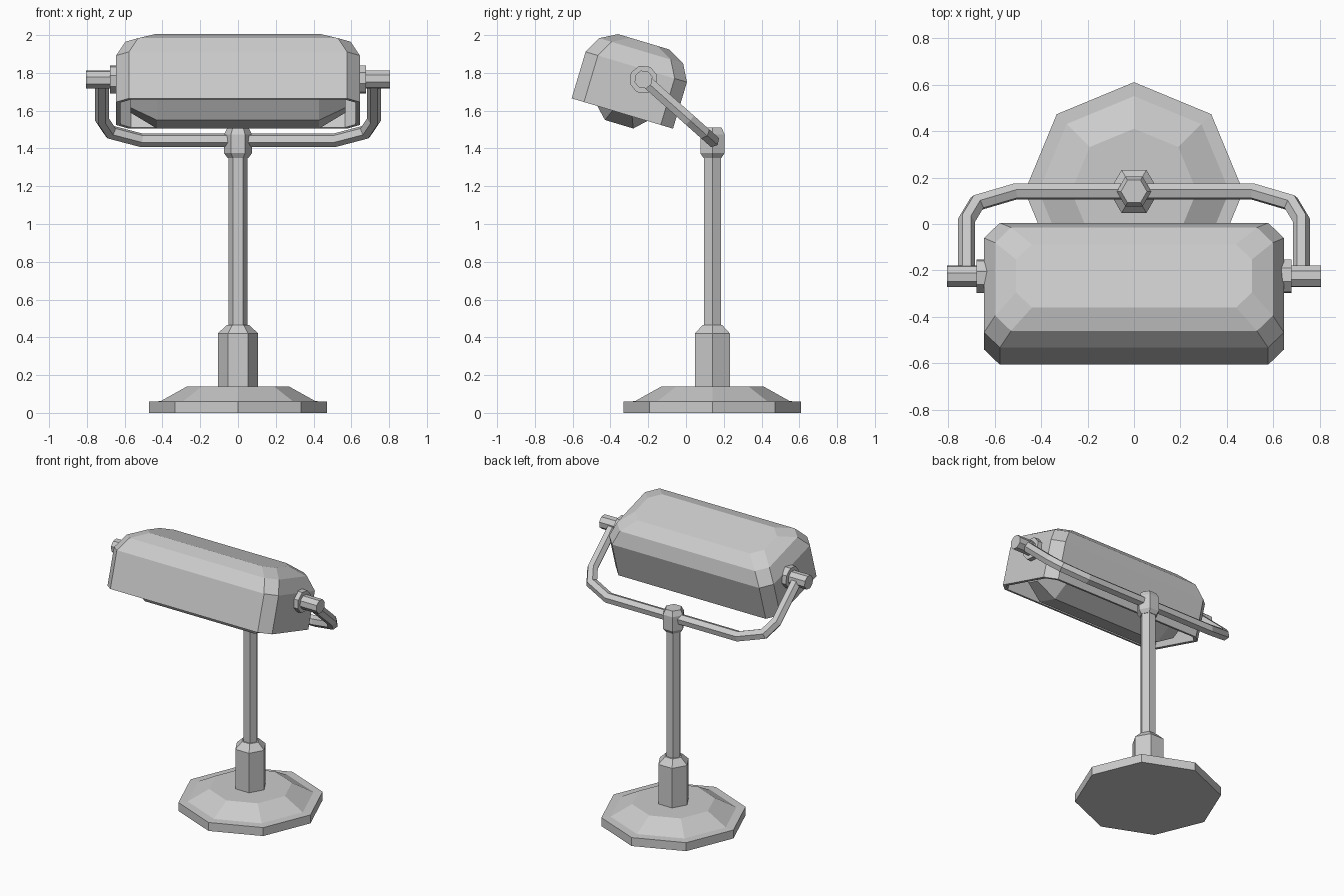
import bpy, bmesh
from math import sin, cos, pi, radians
from mathutils import Vector, Matrix

if "Cube" in bpy.data.objects:
    bpy.data.objects.remove(bpy.data.objects["Cube"])


def loft(name, rings, cap_start=True, cap_end=True):
    """Skin a list of equal-length closed rings."""
    bm = bmesh.new()
    vs = [[bm.verts.new(p) for p in ring] for ring in rings]
    for a, b in zip(vs, vs[1:]):
        n = len(a)
        for i in range(n):
            j = (i + 1) % n
            bm.faces.new((a[i], a[j], b[j], b[i]))
    if cap_start:
        bm.faces.new(vs[0][::-1])
    if cap_end:
        bm.faces.new(vs[-1])
    bmesh.ops.recalc_face_normals(bm, faces=bm.faces)
    me = bpy.data.meshes.new(name)
    bm.to_mesh(me)
    bm.free()
    ob = bpy.data.objects.new(name, me)
    bpy.context.collection.objects.link(ob)
    return ob


def turned(name, sides, profile, matrix, phase=0.0):
    """Low-poly lathe: profile of (radius, height) about local z."""
    angles = [phase + 2 * pi * i / sides for i in range(sides)]
    return loft(name, [[matrix @ Vector((r * cos(a), r * sin(a), h)) for a in angles]
                       for r, h in profile])


def chamfered_rect(hx, hy, c, z):
    quad = [(hx, hy - c), (hx - c, hy)]
    pts = quad + [(-x, y) for x, y in quad[::-1]]
    pts += [(-x, -y) for x, y in pts]
    return [Vector((x, y, z)) for x, y in pts]


# Stand: octagonal foot, hexagonal socket, pole and top joint
POST_Y = 0.14
post = Matrix.Translation((0, POST_Y, 0))
turned("base", 8, [(0.47, 0), (0.47, 0.06), (0.41, 0.062), (0.27, 0.14)], post)
turned("socket", 6, [(0.107, 0.13), (0.107, 0.42), (0.06, 0.465)], post)
turned("pole", 6, [(0.051, 0.42), (0.051, 1.40)], post)
turned("top_joint", 6, [(0.055, 1.35), (0.074, 1.375), (0.074, 1.475), (0.056, 1.51)], post)

# Yoke: hexagonal bar swept along a U lying in a tilted plane
origin = Vector((0, POST_Y, 1.443))
X = Vector((1, 0, 0))
D = Vector((0, -0.365, 0.325)).normalized()
N = X.cross(D)
half = [(0.51, 0.0), (0.675, 0.065), (0.72, 0.165), (0.72, 0.495)]
path = [Vector((-x, s)) for x, s in half[::-1]] + [Vector(p) for p in half]
rings = []
for i, p in enumerate(path):
    d0 = (p - path[max(i - 1, 0)]).normalized() if i else (path[1] - p).normalized()
    d1 = (path[i + 1] - p).normalized() if i < len(path) - 1 else d0
    t = (d0 + d1).normalized()
    m = Vector((-t.y, t.x)) / t.dot(d0)
    rings.append([origin + X * p.x + D * p.y
                  + 0.037 * (cos(a) * (X * m.x + D * m.y) + sin(a) * N)
                  for a in [k * pi / 3 for k in range(6)]])
loft("yoke", rings)

# Pivots: washer and pin on each end of the shade
for side, word in ((1, "right"), (-1, "left")):
    axis = Matrix.Translation((0, -0.225, 1.765)) @ Matrix.Rotation(side * pi / 2, 4, 'Y')
    turned(word + "_washer", 8, [(0.076, 0.63), (0.076, 0.677)], axis, radians(16.6))
    turned(word + "_pin", 8, [(0.049, 0.64), (0.049, 0.805)], axis, radians(16.6))

# Shade: open loaf-shaped shell, tilted forward
tilt = Matrix.Translation((0, -0.337, 1.585)) @ Matrix.Rotation(radians(-16.65), 4, 'X')
levels = [(0.0, 0.0), (0.0, 0.257), (0.048, 0.347), (0.138, 0.396)]
shade = loft("shade", [chamfered_rect(0.645 - k, 0.28 - k, 0.068, z) for k, z in levels],
             cap_start=False)
shade.matrix_world = tilt
# Open shell: make sure normals point outward before thickening inward
bm = bmesh.new()
bm.from_mesh(shade.data)
top = max(bm.faces, key=lambda f: f.calc_center_median().z)
if top.normal.z < 0:
    bmesh.ops.reverse_faces(bm, faces=bm.faces)
bm.to_mesh(shade.data)
bm.free()
solid = shade.modifiers.new("thickness", 'SOLIDIFY')
solid.thickness = 0.025
solid.offset = -1

# Bulb: octagonal tube with tapered ends, dipping just below the rim
bulb_axis = Matrix.Translation((0, 0, 0.13)) @ Matrix.Rotation(pi / 2, 4, 'Y')
bulb = turned("bulb", 8, [(0.12, -0.57), (0.205, -0.43), (0.205, 0.43), (0.12, 0.57)],
              bulb_axis, pi / 8)
bulb.matrix_world = tilt
